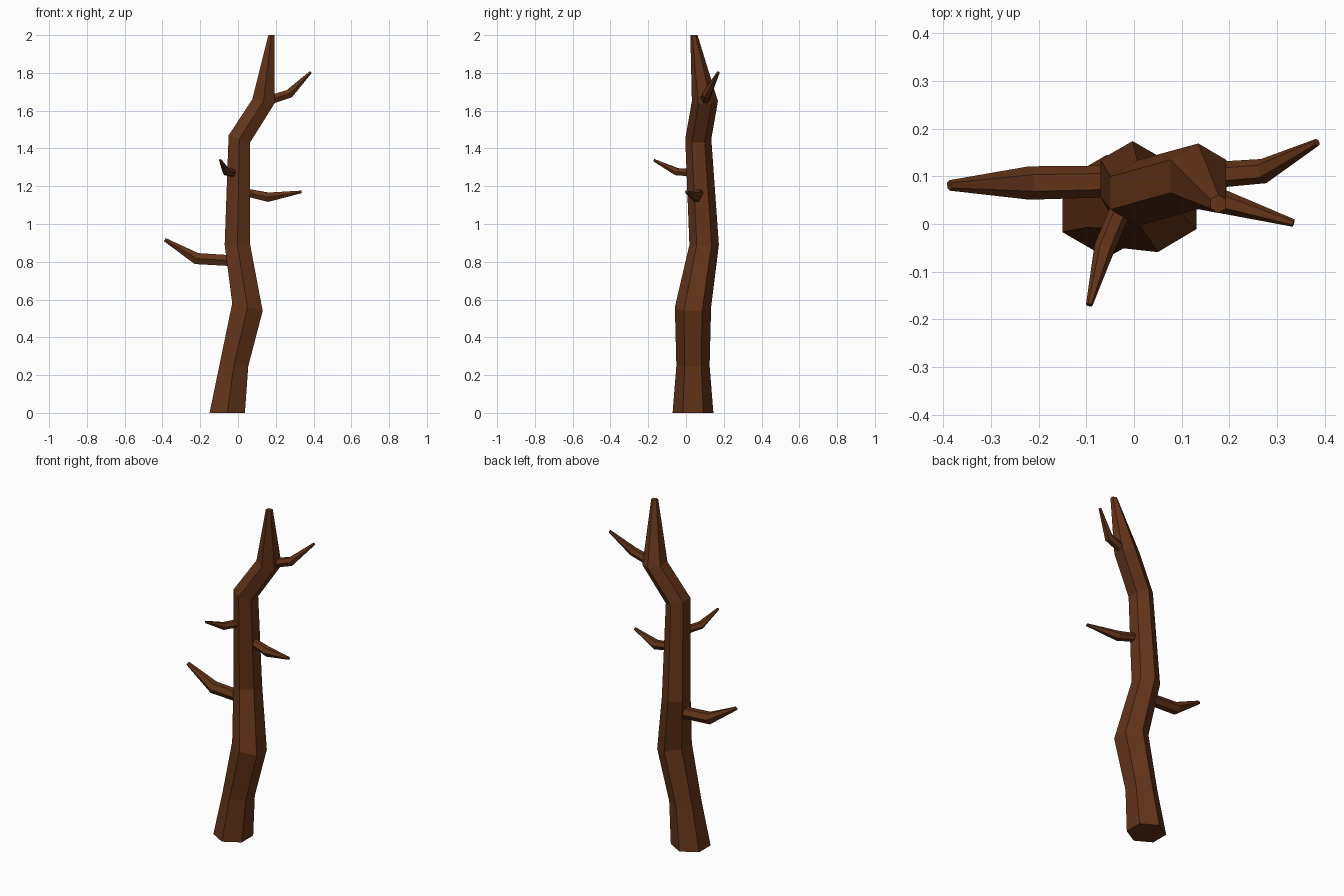
import bpy, bmesh, math
from mathutils import Vector

if "Cube" in bpy.data.objects:
    bpy.data.objects.remove(bpy.data.objects["Cube"])

bark = bpy.data.materials.new("bark")
bark.diffuse_color = (0.125, 0.034, 0.01, 1)
bark.use_nodes = True
bark.node_tree.nodes["Principled BSDF"].inputs["Base Color"].default_value = bark.diffuse_color


def limb(name, rings, side):
    """Skin a six-sided limb through (centre, radius, axis) rings, corners facing 'side'."""
    bm = bmesh.new()
    loops = []
    for centre, radius, axis in rings:
        axis = Vector(axis).normalized()
        v = Vector(side)
        v = (v - axis * v.dot(axis)).normalized()
        u = v.cross(axis)
        loops.append([bm.verts.new(Vector(centre) + radius * (v * math.cos(k * math.pi / 3)
                                                             + u * math.sin(k * math.pi / 3)))
                      for k in range(6)])
    for a, b in zip(loops, loops[1:]):
        for k in range(6):
            n = (k + 1) % 6
            bm.faces.new((a[k], a[n], b[n], b[k]))
    bm.faces.new(loops[0])
    bm.faces.new(loops[-1])
    bmesh.ops.recalc_face_normals(bm, faces=bm.faces)
    me = bpy.data.meshes.new(name)
    bm.to_mesh(me)
    bm.free()
    me.materials.append(bark)
    bpy.context.collection.objects.link(bpy.data.objects.new(name, me))


# Crooked trunk: x, y, z, radius, sideways tilt of the ring
trunk = [(-0.057, 0.037, 0.0, 0.108, 0.0),
         (-0.022, 0.037, 0.25, 0.088, 0.05),
         (0.05, 0.037, 0.56, 0.096, 0.25),
         (-0.003, 0.096, 0.89, 0.078, 0.0),
         (0.007, 0.065, 1.45, 0.069, 0.33),
         (0.135, 0.1, 1.65, 0.069, 0.2),
         (0.177, 0.042, 2.0, 0.019, 0.0)]
limb("trunk", [((x, y, z), r, (t, 0, 1)) for x, y, z, r, t in trunk], (0, 1, 0))

# Bare side branches: root inside the trunk, elbow, tip, with radii
branches = {
    "lower_left_branch": ([(-0.02, 0.09, 0.805), (-0.22, 0.086, 0.817), (-0.387, 0.081, 0.917)],
                          (0.033, 0.035, 0.011)),
    "middle_right_branch": ([(0.02, 0.075, 1.172), (0.16, 0.055, 1.142), (0.335, 0.002, 1.17)],
                            (0.022, 0.028, 0.008)),
    "front_branch": ([(-0.022, 0.045, 1.27), (-0.062, -0.05, 1.277), (-0.094, -0.17, 1.338)],
                     (0.022, 0.022, 0.007)),
    "upper_right_branch": ([(0.13, 0.1, 1.645), (0.272, 0.111, 1.69), (0.384, 0.171, 1.803)],
                           (0.028, 0.026, 0.008)),
}
for name, (pts, radii) in branches.items():
    p = [Vector(q) for q in pts]
    d1, d2 = (p[1] - p[0]).normalized(), (p[2] - p[1]).normalized()
    limb(name, list(zip(p, radii, (d1, d1 + d2, d2))), Vector((0, 0, 1)).cross(d1))
